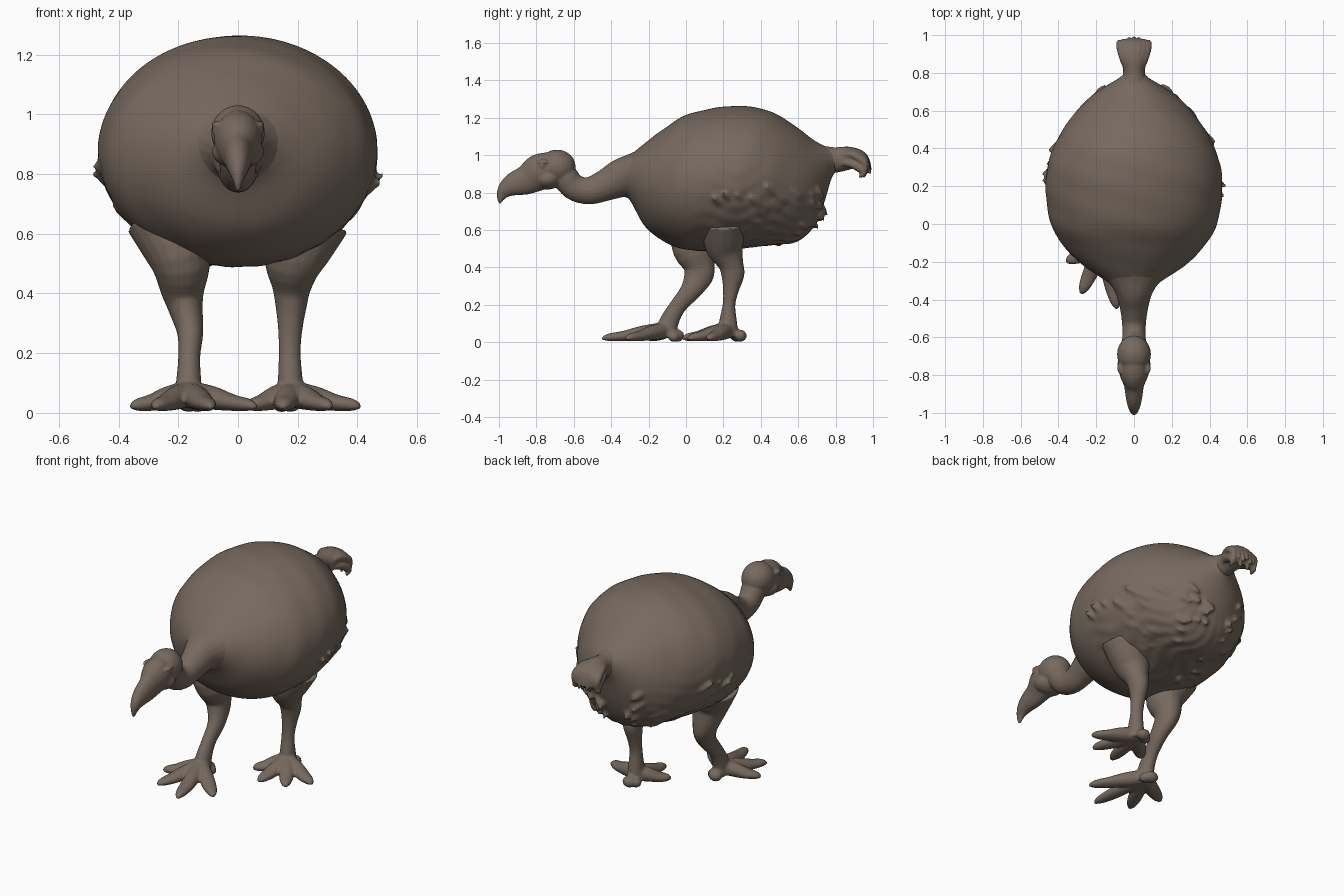
import bpy, bmesh, math, random
from mathutils import Vector

random.seed(4)
cube = bpy.data.objects.get("Cube")
if cube:
    bpy.data.objects.remove(cube)

brown = bpy.data.materials.new("warm brown")
brown.use_nodes = True
colour = (0.185, 0.143, 0.113, 1)
brown.diffuse_color = colour
bsdf = brown.node_tree.nodes["Principled BSDF"]
bsdf.inputs["Base Color"].default_value = colour
bsdf.inputs["Roughness"].default_value = 0.9

X, Y, Z = Vector((1, 0, 0)), Vector((0, 1, 0)), Vector((0, 0, 1))


def spline(pts, steps):
    """Smooth curve through tuples of any length."""
    out = []
    for i in range(len(pts) - 1):
        a, b, c, d = (pts[max(0, min(len(pts) - 1, i + k))] for k in (-1, 0, 1, 2))
        for s in range(steps):
            t = s / steps
            out.append([q + t * ((r - p) + t * (2 * p - 5 * q + 4 * r - e + t * (3 * (q - r) + e - p))) / 2
                        for p, q, r, e in zip(a, b, c, d)])
    return out + [list(pts[-1])]


def loft(bm, pts, ref=Z, axis=None, sides=20, steps=4, shape=None):
    """Closed tube of elliptic rings; each point is x, y, z, half width, half height."""
    path = spline(pts, steps)
    rings = []
    for i, (x, y, z, w, h) in enumerate(path):
        before, after = path[max(i - 1, 0)], path[min(i + 1, len(path) - 1)]
        t = axis or (Vector(after[:3]) - Vector(before[:3])).normalized()
        side = ref.cross(t).normalized()
        up = t.cross(side)
        ring = []
        for k in range(sides):
            a = math.tau * k / sides
            f = shape(y, a) if shape else 1
            ring.append(bm.verts.new(Vector((x, y, z)) + f * (side * max(w, .002) * math.cos(a)
                                                              + up * max(h, .002) * math.sin(a))))
        rings.append(ring)
    for r, q in zip(rings, rings[1:]):
        for k in range(sides):
            n = (k + 1) % sides
            bm.faces.new((r[k], r[n], q[n], q[k]))
    bm.faces.new(rings[0][::-1])
    bm.faces.new(rings[-1])


def ball(bm, centre, radii):
    made = bmesh.ops.create_uvsphere(bm, u_segments=24, v_segments=16, radius=1)["verts"]
    for v in made:
        v.co = Vector(centre) + Vector([c * r for c, r in zip(v.co, radii)])


def finish(bm, name, voxel, smooth=3):
    """Fuse overlapping pieces into one smooth skin."""
    bmesh.ops.recalc_face_normals(bm, faces=bm.faces)
    mesh = bpy.data.meshes.new(name)
    bm.to_mesh(mesh)
    bm.free()
    mesh.materials.append(brown)
    ob = bpy.data.objects.new(name, mesh)
    bpy.context.collection.objects.link(ob)
    fuse = ob.modifiers.new("fuse", "REMESH")
    fuse.mode = "VOXEL"
    fuse.voxel_size = voxel
    fuse.use_smooth_shade = True
    soften = ob.modifiers.new("soften", "SMOOTH")
    soften.factor = 0.5
    soften.iterations = smooth
    return ob


# Round feathered body: y, top, bottom, half width
stations = [(-.36, .955, .82, .07), (-.3, 1.0, .76, .15), (-.22, 1.065, .62, .27), (-.12, 1.14, .54, .37),
            (0, 1.215, .495, .44), (.18, 1.257, .49, .468), (.32, 1.262, .505, .455), (.45, 1.235, .52, .405),
            (.58, 1.16, .535, .32), (.67, 1.09, .6, .235), (.73, 1.055, .72, .15), (.78, 1.035, .88, .07),
            (.82, 1.03, .93, .04)]


def plumage(y, a):
    """Shallow vertical feather folds, strongest low down at the back."""
    low = max(0, .35 - math.sin(a)) * max(0, min(1, (y + .05) / .4))
    return 1 + .009 * low * math.sin(a * 26 + 3 * math.sin(y * 17)) + .003 * math.sin(y * 38 + a * 5)


bm = bmesh.new()
loft(bm, [(0, y, (t + b) / 2, w, (t - b) / 2) for y, t, b, w in stations],
     axis=Y, sides=120, steps=6, shape=plumage)
# Loose feather tufts on the lower flanks and rump
body_line = spline(stations, 6)
for n in range(70):
    y, top, bottom, w = random.choice([s for s in body_line if .15 < s[0] < .73])
    a = random.uniform(.12, .85) * random.choice((-1, 1))
    mid, h = (top + bottom) / 2, (top - bottom) / 2
    root = Vector((w * math.sin(a * 1.6), y, mid - h * math.cos(a * 1.6))) * 1
    root = root + (Vector((0, y, mid)) - root) * .04
    size = random.uniform(.7, 1.2)
    drop = Vector((-root.x * .15, .035, -.035)) * size
    tip = root + drop
    loft(bm, [(*(root - drop), .008, .008), (*root, .022 * size, .022 * size), (*tip, .004, .004)],
         ref=X, sides=8)
finish(bm, "body", .011, 4)

# Neck, head and hooked beak
bm = bmesh.new()
loft(bm, [(0, -.16, .885, .27, .20), (0, -.27, .885, .17, .135), (0, -.35, .875, .105, .105),
          (0, -.43, .84, .078, .085), (0, -.52, .81, .064, .073), (0, -.60, .83, .062, .07),
          (0, -.65, .89, .07, .07), (0, -.67, .93, .06, .06)])
ball(bm, (0, -.69, .938), (.09, .1, .092))
ball(bm, (0, -.74, .875), (.088, .075, .058))
loft(bm, [(0, -.70, .935, .07, .085), (0, -.78, .91, .08, .098), (0, -.85, .87, .054, .08),
          (0, -.92, .845, .043, .064), (0, -.965, .815, .032, .045), (0, -.988, .78, .018, .026),
          (0, -.997, .742, .006, .008)])
for s in (-1, 1):
    ball(bm, (s * .068, -.77, .945), (.018, .022, .02))   # eye
    ball(bm, (s * .068, -.762, .965), (.022, .035, .012))  # brow
finish(bm, "neck_and_head", .007, 2)

# Short tail with drooping plumes
bm = bmesh.new()
loft(bm, [(0, .64, .97, .15, .1), (0, .74, .975, .08, .075), (0, .80, .975, .058, .068),
          (0, .87, .985, .066, .062), (0, .92, .985, .055, .05)])
for i in range(7):
    u = (i - 3) / 3
    for lift, reach in ((0, 0), (-.05, -.035)):
        end = .99 + reach - .03 * u * u
        loft(bm, [(u * .025, .80, .985 + lift / 2, .018, .018), (u * .055, .88, 1.02 + lift - .015 * u * u, .024, .022),
                  (u * .072, .95, .99 + lift - .025 * u * u, .024, .024),
                  (u * .076, end, .9 + lift * .4 + .02 * (i % 2), .006, .006)], sides=10)
finish(bm, "tail", .007, 2)

# Legs and spread toes
right_path = [(-.25, .07, .66, .13, .13), (-.195, .04, .52, .105, .12), (-.185, .07, .41, .074, .085),
              (-.175, .065, .35, .058, .078), (-.16, .02, .27, .044, .055), (-.163, -.045, .19, .037, .045),
              (-.165, -.09, .11, .042, .052), (-.165, -.11, .03, .05, .06)]
left_path = [(.25, .2, .66, .13, .12), (.19, .205, .52, .105, .105), (.18, .24, .42, .066, .068),
             (.178, .25, .36, .053, .062), (.175, .24, .28, .041, .043), (.173, .23, .2, .037, .034),
             (.175, .225, .11, .042, .048), (.175, .225, .03, .05, .055)]
right_toes = [(-.36, -.2), (-.28, -.37), (-.09, -.45), (.06, -.32)]
left_toes = [(.41, .12), (.31, .01), (.15, -.02), (.03, .1)]
for name, path, toes in (("right_leg", right_path, right_toes), ("left_leg", left_path, left_toes)):
    bm = bmesh.new()
    loft(bm, path, ref=Y)
    ankle = Vector(path[-1][:3])
    for tx, ty in toes:
        tip = Vector((tx, ty, .022))
        line = ((0, .065, .04, .045), (.35, .05, .042, .04), (.65, .034, .04, .028),
                (.88, .027, .028, .021), (1, .02, .01, .008))
        loft(bm, [(*ankle.lerp(Vector((tip.x, tip.y, 0)), f).xy, z, w, h) for f, z, w, h in line], sides=14)
    ball(bm, ankle + Vector((0, .065, .005)), (.04, .035, .032))   # heel pad
    ball(bm, ankle + Vector((.03 if tx > 0 and ankle.x < 0 else -.03, .045, 0)), (.03, .03, .028))
    finish(bm, name, .008, 3)
